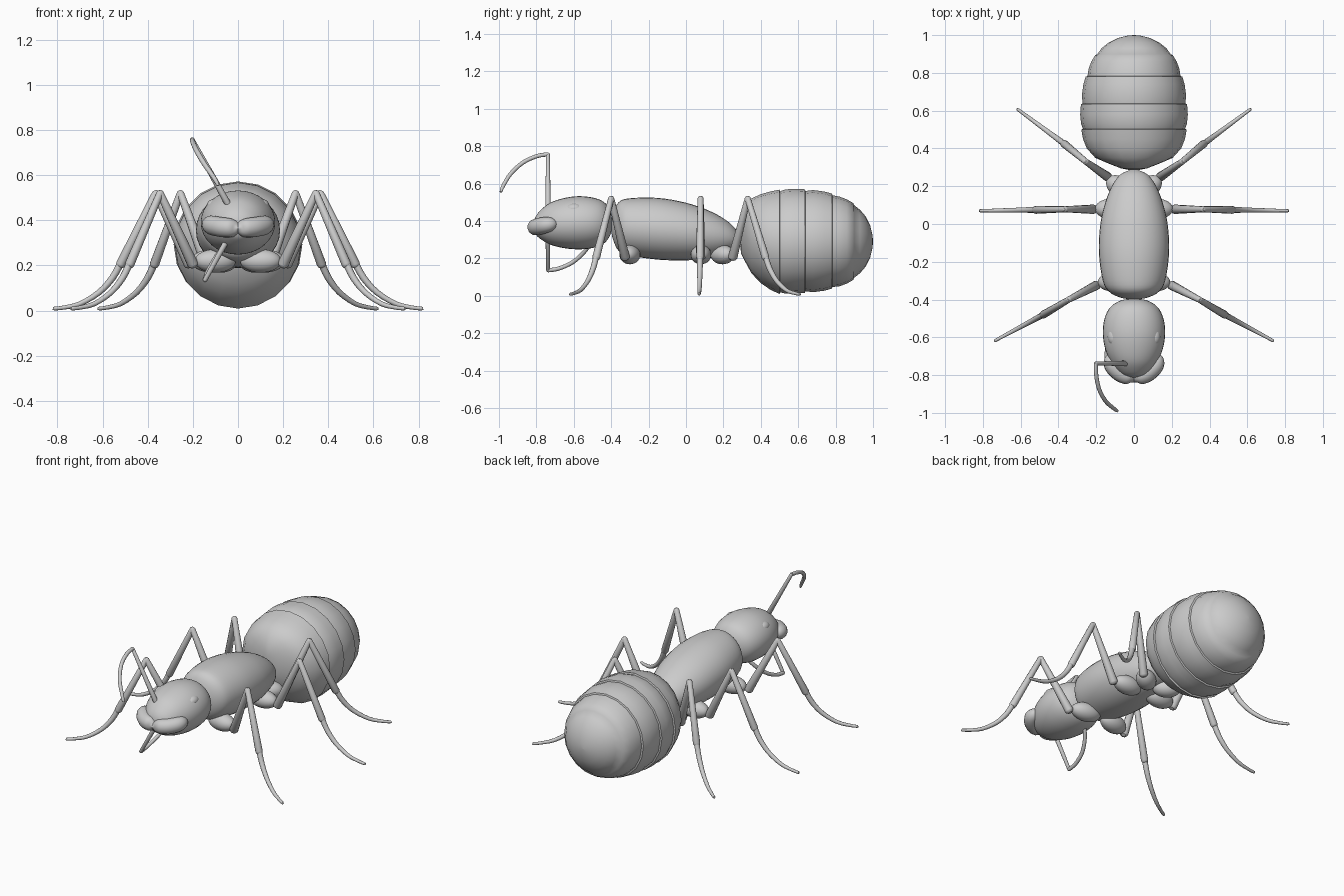
import bpy, bmesh, math
from mathutils import Vector

if "Cube" in bpy.data.objects:
    bpy.data.objects.remove(bpy.data.objects["Cube"])


def finish(ob, angle=40):
    bpy.ops.object.select_all(action='DESELECT')
    ob.select_set(True)
    bpy.context.view_layer.objects.active = ob
    bpy.ops.object.shade_smooth_by_angle(angle=math.radians(angle))
    return ob


def catmull(pts, steps):
    """Smooth interpolation through tuples of any length."""
    vs = [Vector(p) for p in pts]
    out = []
    for i in range(len(vs) - 1):
        a, b, c, d = vs[max(i - 1, 0)], vs[i], vs[i + 1], vs[min(i + 2, len(vs) - 1)]
        for k in range(steps):
            t = k / steps
            out.append(0.5 * (2 * b + (c - a) * t + (2 * a - 5 * b + 4 * c - d) * t * t
                              + (3 * b - a - 3 * c + d) * t ** 3))
    return out + [vs[-1]]


def loft(name, stations, sides=32, steps=4, angle=60):
    """Elliptical rings along y: each station is (y, centre z, half width, half height)."""
    bm = bmesh.new()
    rings = []
    for y, zc, rx, rz in (catmull(stations, steps) if steps > 1 else stations):
        rings.append([bm.verts.new((rx * math.sin(2 * math.pi * i / sides), y,
                                    zc + rz * math.cos(2 * math.pi * i / sides)))
                      for i in range(sides)])
    for r, q in zip(rings, rings[1:]):
        for i in range(sides):
            j = (i + 1) % sides
            bm.faces.new((r[i], r[j], q[j], q[i]))
    bm.faces.new(rings[0])
    bm.faces.new(rings[-1])
    bmesh.ops.recalc_face_normals(bm, faces=bm.faces)
    me = bpy.data.meshes.new(name)
    bm.to_mesh(me)
    bm.free()
    ob = bpy.data.objects.new(name, me)
    bpy.context.collection.objects.link(ob)
    return finish(ob, angle)


def tube(name, pts, steps=1):
    """Round tube through points (x, y, z, radius)."""
    path = catmull(pts, steps) if steps > 1 else pts
    cu = bpy.data.curves.new(name, 'CURVE')
    cu.dimensions = '3D'
    cu.bevel_depth = 1
    cu.bevel_resolution = 4
    cu.use_fill_caps = True
    sp = cu.splines.new('POLY')
    sp.points.add(len(path) - 1)
    for p, v in zip(sp.points, path):
        p.co = (v[0], v[1], v[2], 1)
        p.radius = v[3]
    ob = bpy.data.objects.new(name, cu)
    bpy.context.collection.objects.link(ob)
    bpy.ops.object.select_all(action='DESELECT')
    ob.select_set(True)
    bpy.context.view_layer.objects.active = ob
    bpy.ops.object.convert(target='MESH')
    return finish(bpy.context.object, 60)


def limb(name, a, b, ra, rb):
    """Straight limb segment with rounded ends."""
    a, b = Vector(a), Vector(b)
    d = (b - a).normalized()
    pts = [(*(a - d * ra * .6), ra * .45), (*(a - d * ra * .3), ra * .85), (*a, ra), (*b, rb),
           (*(b + d * rb * .5), rb * .8), (*(b + d * rb * .8), rb * .4)]
    return tube(name, pts)


def ball(name, loc, scale, rot=0):
    bpy.ops.mesh.primitive_uv_sphere_add(segments=24, ring_count=14, location=loc,
                                         rotation=(0, 0, rot))
    ob = bpy.context.object
    ob.name = name
    ob.scale = scale
    return finish(ob, 60)


# Abdomen with overlapping plates
loft("abdomen", [
    (.285, .34, .02, .04), (.295, .335, .07, .11), (.32, .33, .135, .155), (.35, .32, .205, .2),
    (.40, .305, .25, .238), (.45, .295, .27, .262), (.50, .288, .279, .279), (.503, .288, .270, .270),
    (.53, .29, .280, .278), (.58, .292, .285, .28), (.635, .292, .281, .277), (.638, .292, .272, .268),
    (.68, .292, .276, .273), (.74, .292, .268, .265), (.78, .292, .256, .254), (.783, .292, .246, .245),
    (.82, .29, .241, .240), (.86, .29, .226, .225), (.895, .29, .205, .205), (.898, .29, .195, .195),
    (.93, .29, .172, .17), (.96, .29, .135, .135), (.985, .29, .085, .085), (.997, .29, .035, .035),
    (1.0, .29, .003, .003)], sides=20, steps=1, angle=50)

# Thorax
loft("thorax", [
    (-.40, .37, .01, .02), (-.39, .37, .07, .07), (-.36, .37, .13, .13), (-.30, .368, .165, .153),
    (-.15, .358, .186, .165), (0, .343, .178, .154), (.12, .328, .150, .128), (.21, .315, .112, .092),
    (.265, .305, .068, .052), (.29, .30, .008, .008)])

# Head
loft("head", [
    (-.395, .39, .01, .01), (-.405, .39, .07, .065), (-.44, .39, .125, .112), (-.50, .39, .156, .135),
    (-.58, .39, .165, .142), (-.66, .388, .153, .132), (-.73, .385, .123, .11), (-.78, .38, .085, .075),
    (-.805, .375, .05, .045), (-.815, .372, .01, .01)])

# Legs: knee, tibia end and foot positions for each pair
legs = {
    "front": ((.10, -.30), (.20, -.325), (.345, -.40), (.48, -.48), (.74, -.62), -.15),
    "middle": ((.115, .08), (.215, .078), (.365, .078), (.52, .075), (.82, .07), 0),
    "rear": ((.075, .195), (.14, .25), (.255, .33), (.37, .425), (.62, .61), .6)}

for s, side in ((1, "right"), (-1, "left")):
    ball("eye_" + side, (s * .108, -.597, .464), (.031, .045, .029))
    # Mandible curving in to the front tip
    tube("mandible_" + side, [
        (s * .112, -.69, .385, .012), (s * .122, -.715, .383, .034), (s * .115, -.75, .378, .043),
        (s * .075, -.79, .37, .045), (s * .03, -.81, .366, .042), (s * .008, -.825, .365, .026),
        (0, -.838, .365, .003)], steps=4)
    for name, (cx, base, knee, shin, foot, rot) in legs.items():
        tag = "%s_%s" % (name, side)
        P = lambda p, z: (s * p[0], p[1], z)
        ball("coxa_" + tag, P(cx, .22), (.092 if name != "rear" else .08, .055, .052), s * rot)
        limb("femur_" + tag, P(base, .205), P(knee, .52), .025, .016)
        limb("tibia_" + tag, P(knee, .52), P(shin, .205), .016, .021)
        # Foot sweeps down then flattens out
        prof = ((0, .21, .016), (.12, .145, .015), (.32, .08, .013), (.6, .03, .011),
                (.85, .013, .009), (.98, .009, .008), (1, .009, .004))
        tube("foot_" + tag, [(s * (shin[0] + (foot[0] - shin[0]) * t),
                              shin[1] + (foot[1] - shin[1]) * t, z, r) for t, z, r in prof], steps=3)

# Antennae: the second is the first turned half round about the x axis
cy, cz = -.738, .446
for name, f, dx in (("upper_antenna", 1, 0), ("lower_antenna", -1, .056)):
    Q = lambda x, y, z: (x + dx, cy + f * y, cz + f * z)
    limb(name + "_base", Q(-.03, 0, 0), Q(-.202, 0, .31), .015, .010)
    tip = [(-.202, 0, .31, .011), (-.2, -.06, .300, .011), (-.185, -.135, .265, .011),
           (-.15, -.2, .205, .011), (-.105, -.24, .14, .010), (-.088, -.252, .108, .007)]
    tube(name + "_tip", [(*Q(x, y, z), r) for x, y, z, r in tip], steps=4)
